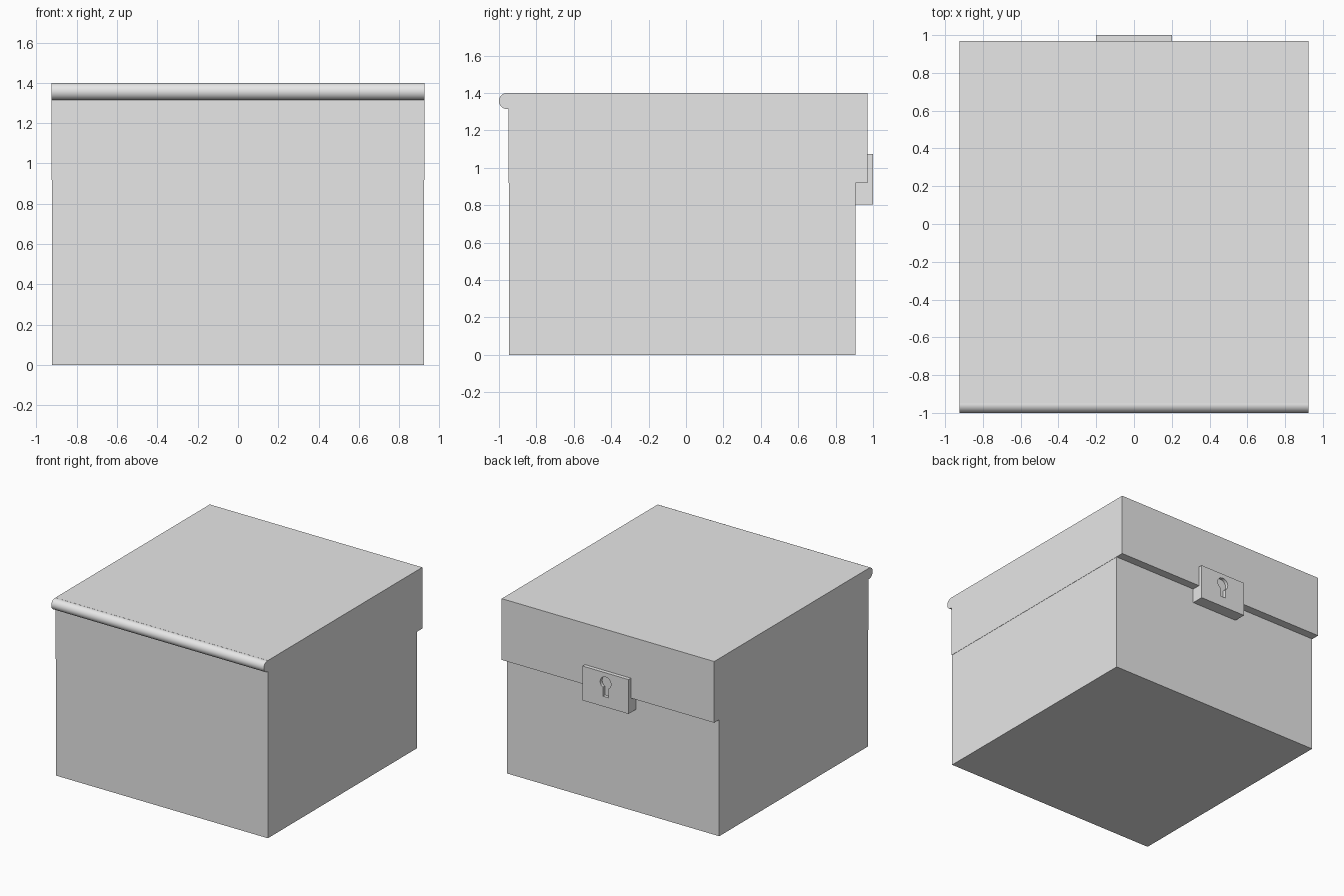
import bpy, bmesh, math
from mathutils import Matrix, Vector

cube = bpy.data.objects.get("Cube")
if cube:
    bpy.data.objects.remove(cube, do_unlink=True)

# One plain grey for the whole chest
grey = bpy.data.materials.new("plain grey")
grey.use_nodes = True
colour = (0.8, 0.8, 0.8, 1)
grey.diffuse_color = colour
grey.node_tree.nodes["Principled BSDF"].inputs["Base Color"].default_value = colour


def make_object(name, bm):
    bmesh.ops.recalc_face_normals(bm, faces=bm.faces)
    mesh = bpy.data.meshes.new(name)
    bm.to_mesh(mesh)
    bm.free()
    mesh.materials.append(grey)
    obj = bpy.data.objects.new(name, mesh)
    bpy.context.collection.objects.link(obj)
    return obj


def block(name, half_x, y0, y1, z0, z1):
    bm = bmesh.new()
    size = Matrix.Diagonal((2 * half_x, y1 - y0, z1 - z0, 1))
    centre = Matrix.Translation((0, (y0 + y1) / 2, (z0 + z1) / 2))
    bmesh.ops.create_cube(bm, size=1, matrix=centre @ size)
    return make_object(name, bm)


def smooth(obj):
    bpy.ops.object.select_all(action="DESELECT")
    obj.select_set(True)
    bpy.context.view_layer.objects.active = obj
    bpy.ops.object.shade_smooth_by_angle(angle=math.radians(35))


# Box body and the lid that overhangs it at the back
block("box_body", 0.923, -0.947, 0.905, 0, 0.93)
block("lid", 0.925, -0.95, 0.97, 0.918, 1.4)

# Round hinge rod along the front top edge
bm = bmesh.new()
bmesh.ops.create_cone(bm, cap_ends=True, segments=32, radius1=0.043, radius2=0.043, depth=1.85,
                      matrix=Matrix.Translation((0, -0.957, 1.357)) @ Matrix.Rotation(math.pi / 2, 4, "Y"))
smooth(make_object("hinge_rod", bm))

# Lock plate bridging lid and body
lock = block("lock_plate", 0.2, 0.9, 1.0, 0.805, 1.075)

# Keyhole cutter: round head joined to a straight slot
bm = bmesh.new()
radius, half_slot, head_z, slot_z = 0.047, 0.024, 0.995, 0.885
start = math.asin(half_slot / radius) - math.pi / 2
sweep = 2 * math.pi - 2 * math.asin(half_slot / radius)
outline = [(radius * math.cos(start + sweep * i / 24), head_z + radius * math.sin(start + sweep * i / 24))
           for i in range(25)]
outline += [(-half_slot, slot_z), (half_slot, slot_z)]
face = bm.faces.new([bm.verts.new((x, 0.975, z)) for x, z in outline])
extruded = bmesh.ops.extrude_face_region(bm, geom=[face])["geom"]
bmesh.ops.translate(bm, vec=Vector((0, 0.05, 0)),
                    verts=[v for v in extruded if isinstance(v, bmesh.types.BMVert)])
cutter = make_object("keyhole_cutter", bm)
cutter.hide_render = True

# Cut the keyhole, then drop the cutter
cut = lock.modifiers.new("keyhole", "BOOLEAN")
cut.operation = "DIFFERENCE"
cut.solver = "EXACT"
cut.object = cutter
bpy.ops.object.select_all(action="DESELECT")
lock.select_set(True)
bpy.context.view_layer.objects.active = lock
bpy.ops.object.modifier_apply(modifier=cut.name)
bpy.data.objects.remove(cutter, do_unlink=True)
smooth(lock)
